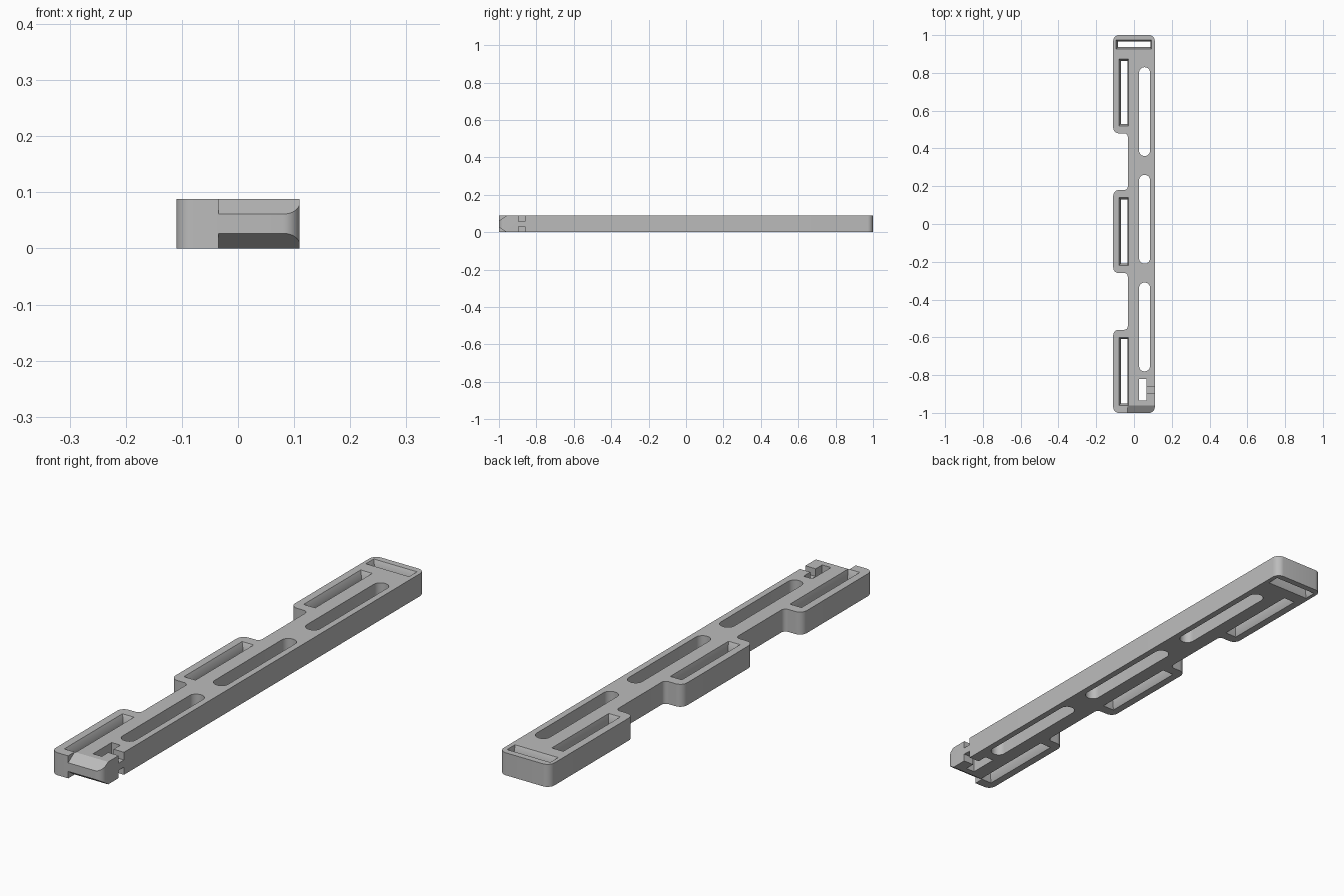
import bpy
import math
from mathutils import Vector

if "Cube" in bpy.data.objects:
    bpy.data.objects.remove(bpy.data.objects["Cube"], do_unlink=True)

H = 0.088
END = 1.0

grey = bpy.data.materials.new("mid grey")
grey.use_nodes = True
grey.diffuse_color = (0.5, 0.5, 0.5, 1)
grey.node_tree.nodes["Principled BSDF"].inputs["Base Color"].default_value = (0.5, 0.5, 0.5, 1)


def rounded(points, radius, steps=8):
    """Counter-clockwise outline with filleted right-angle corners."""
    out = []
    for i, p in enumerate(points):
        p = Vector(p)
        a = (Vector(points[i - 1]) - p).normalized()
        b = (Vector(points[(i + 1) % len(points)]) - p).normalized()
        r = radius if a.x * b.y - a.y * b.x < 0 else radius * 0.6
        for k in range(steps + 1):
            t = k / steps * math.pi / 2
            out.append(p + a * r * (1 - math.sin(t)) + b * r * (1 - math.cos(t)))
    return out


def rect(x0, x1, y0, y1):
    return [(x0, y0), (x1, y0), (x1, y1), (x0, y1)]


def loft(name, rings):
    """Closed solid through (outline, z) rings of equal length."""
    n = len(rings[0][0])
    verts = [(p[0], p[1], z) for ring, z in rings for p in ring]
    faces = [tuple(range(n))[::-1], tuple(range(len(verts) - n, len(verts)))]
    for k in range(len(rings) - 1):
        for i in range(n):
            j = (i + 1) % n
            faces.append((k * n + i, k * n + j, (k + 1) * n + j, (k + 1) * n + i))
    mesh = bpy.data.meshes.new(name)
    mesh.from_pydata(verts, [], faces)
    mesh.materials.append(grey)
    obj = bpy.data.objects.new(name, mesh)
    bpy.context.collection.objects.link(obj)
    return obj


def prism(name, outline, z0=-0.05, z1=H + 0.05):
    return loft(name, [(outline, z0), (outline, z1)])


# Bar with three side lugs
lugs = [(0.48, END), (-0.26, 0.18), (-END, -0.56)]
L, R, NECK = -0.11, 0.11, -0.033
outline = [(L, -END), (R, -END), (R, END), (L, END)]
for i, (y0, y1) in enumerate(lugs):
    if i > 0:
        outline += [(NECK, y1), (L, y1)]
    if i < 2:
        outline += [(L, y0), (NECK, y0)]
bar = prism("slotted_bar", rounded(outline, 0.03), 0, H)

cutters = []

# Long round-ended slots
for y0, y1 in [(0.36, 0.83), (-0.21, 0.26), (-0.78, -0.31)]:
    cutters.append(prism("long_slot_cutter", rounded(rect(0.027, 0.085, y0, y1), 0.028)))


def strap_slot(x0, x1, y0, y1):
    """Square slot flaring towards both the top and the bottom face."""
    g = 0.01
    wide = rect(x0, x1, y0, y1)
    slim = rect(x0 + g, x1 - g * 0.5, y0 + g, y1 - g)
    cutters.append(loft("strap_slot_cutter", [
        (wide, -0.02), (wide, 0), (slim, 0.02), (slim, H - 0.02), (wide, H), (wide, H + 0.02)]))


# Strap slots in the lugs and across the back end
for y0, y1 in [(0.52, 0.873), (-0.22, 0.14), (-0.96, -0.6)]:
    strap_slot(-0.08, -0.03, y0, y1)
strap_slot(-0.095, 0.092, 0.926, 0.975)

# Latch window and its side notches above and below a bridge
cutters.append(prism("latch_window_cutter", rect(0.027, 0.065, -0.935, -0.82)))
notch = rect(0.06, 0.15, -0.895, -0.862)
cutters.append(prism("upper_notch_cutter", notch, 0.058))
cutters.append(prism("lower_notch_cutter", notch, -0.05, 0.03))

# Front nose bevels
edge = -0.96
nose = rect(-0.035, 0.15, -1.08, edge)
flat = rect(-0.035, 0.15, -1.08, -END)
far = rect(-0.035, 0.15, -1.08, -1.04)
cutters.append(loft("upper_bevel_cutter", [(far, 0.034), (flat, 0.061), (nose, H), (nose, H + 0.05)]))
cutters.append(loft("lower_bevel_cutter", [(nose, -0.05), (nose, 0), (flat, 0.027), (far, 0.054)]))

# Cut everything out of the bar
bpy.context.view_layer.objects.active = bar
bar.select_set(True)
for c in cutters:
    mod = bar.modifiers.new("cut", "BOOLEAN")
    mod.operation = "DIFFERENCE"
    mod.solver = "EXACT"
    mod.object = c
    bpy.ops.object.modifier_apply(modifier=mod.name)
    bpy.data.objects.remove(c, do_unlink=True)

bpy.ops.object.shade_smooth_by_angle(angle=math.radians(30))
